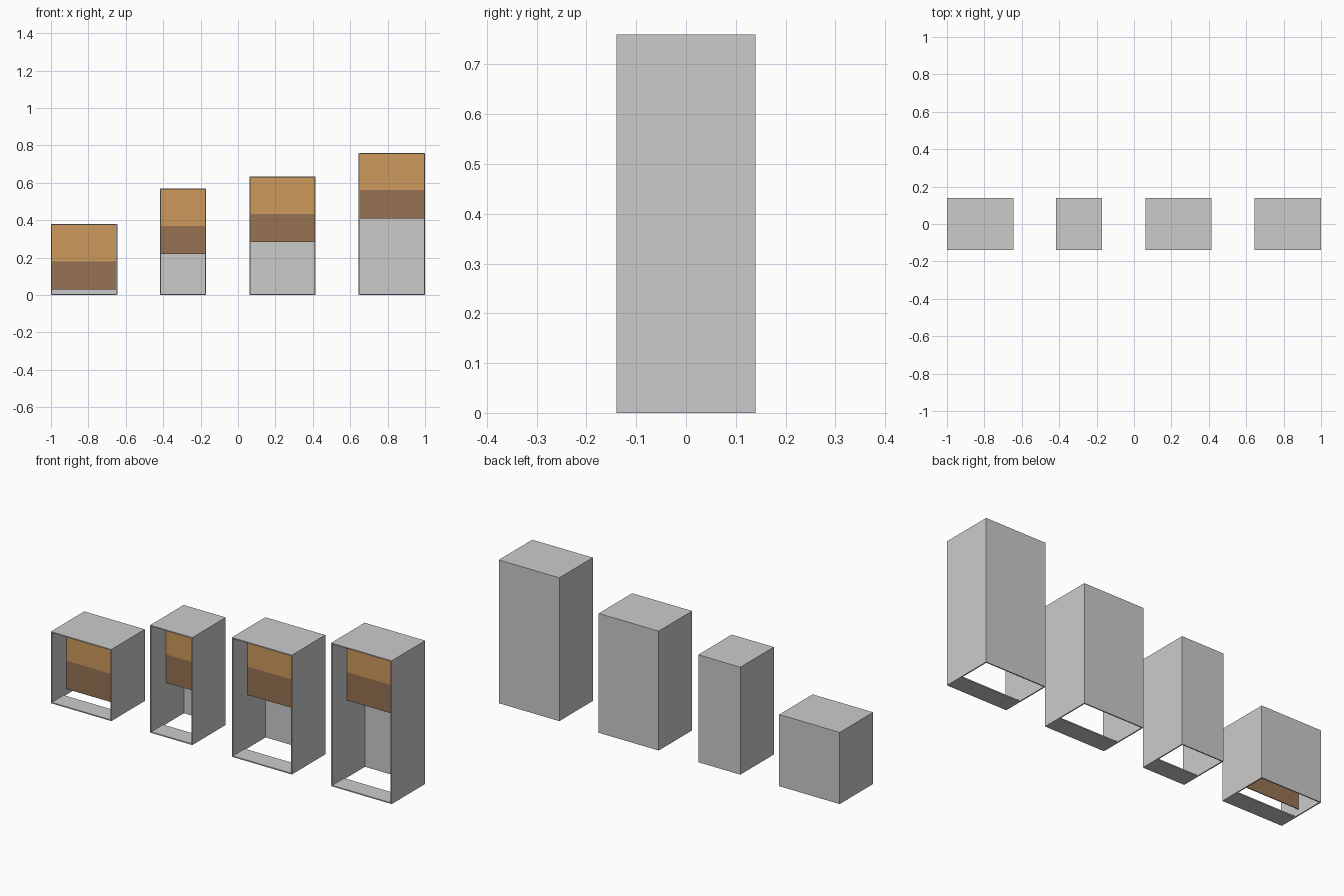
import bpy

if "Cube" in bpy.data.objects:
    bpy.data.objects.remove(bpy.data.objects["Cube"])

T = 0.006          # board thickness
Y0, Y1 = -0.14, 0.14
PANEL_Y = -0.015   # depth position of the hanging panel


def material(name, rgb):
    m = bpy.data.materials.new(name)
    m.diffuse_color = (*rgb, 1.0)
    m.use_nodes = True
    m.node_tree.nodes["Principled BSDF"].inputs["Base Color"].default_value = m.diffuse_color
    return m


LIGHT = material("light_wood", (0.62, 0.32, 0.11))
DARK = material("dark_wood", (0.31, 0.17, 0.085))


def board(name, x, y, z, mat=None):
    """Box spanning the given (min, max) ranges."""
    bpy.ops.mesh.primitive_cube_add(size=1, location=[sum(r) / 2 for r in (x, y, z)])
    ob = bpy.context.object
    ob.name = name
    ob.scale = [r[1] - r[0] for r in (x, y, z)]
    bpy.ops.object.transform_apply(location=False, rotation=False, scale=True)
    if mat:
        ob.data.materials.append(mat)
    return ob


def cabinet(n, x0, x1, h):
    # Outer shell: sides, top, back, open at the front
    board(f"left_side_{n}", (x0, x0 + T), (Y0, Y1), (0, h))
    board(f"right_side_{n}", (x1 - T, x1), (Y0, Y1), (0, h))
    inner = (x0 + T, x1 - T)
    board(f"top_{n}", inner, (Y0, Y1), (h - T, h))
    board(f"back_{n}", inner, (Y1 - T, Y1), (0, h - T))
    # Floor strip along the front only, open behind it
    board(f"floor_strip_{n}", inner, (Y0, Y0 + 0.10), (0, T))
    # Hanging two-tone panel inside
    py = (PANEL_Y - 0.002, PANEL_Y + 0.002)
    board(f"upper_panel_{n}", inner, py, (h - 0.20, h - T), LIGHT)
    board(f"lower_panel_{n}", inner, py, (h - 0.35, h - 0.20), DARK)


# Four cabinets of rising height
for i, dims in enumerate([(-1.0, -0.645, 0.38), (-0.417, -0.17, 0.57),
                          (0.062, 0.414, 0.633), (0.645, 1.0, 0.76)], 1):
    cabinet(i, *dims)
